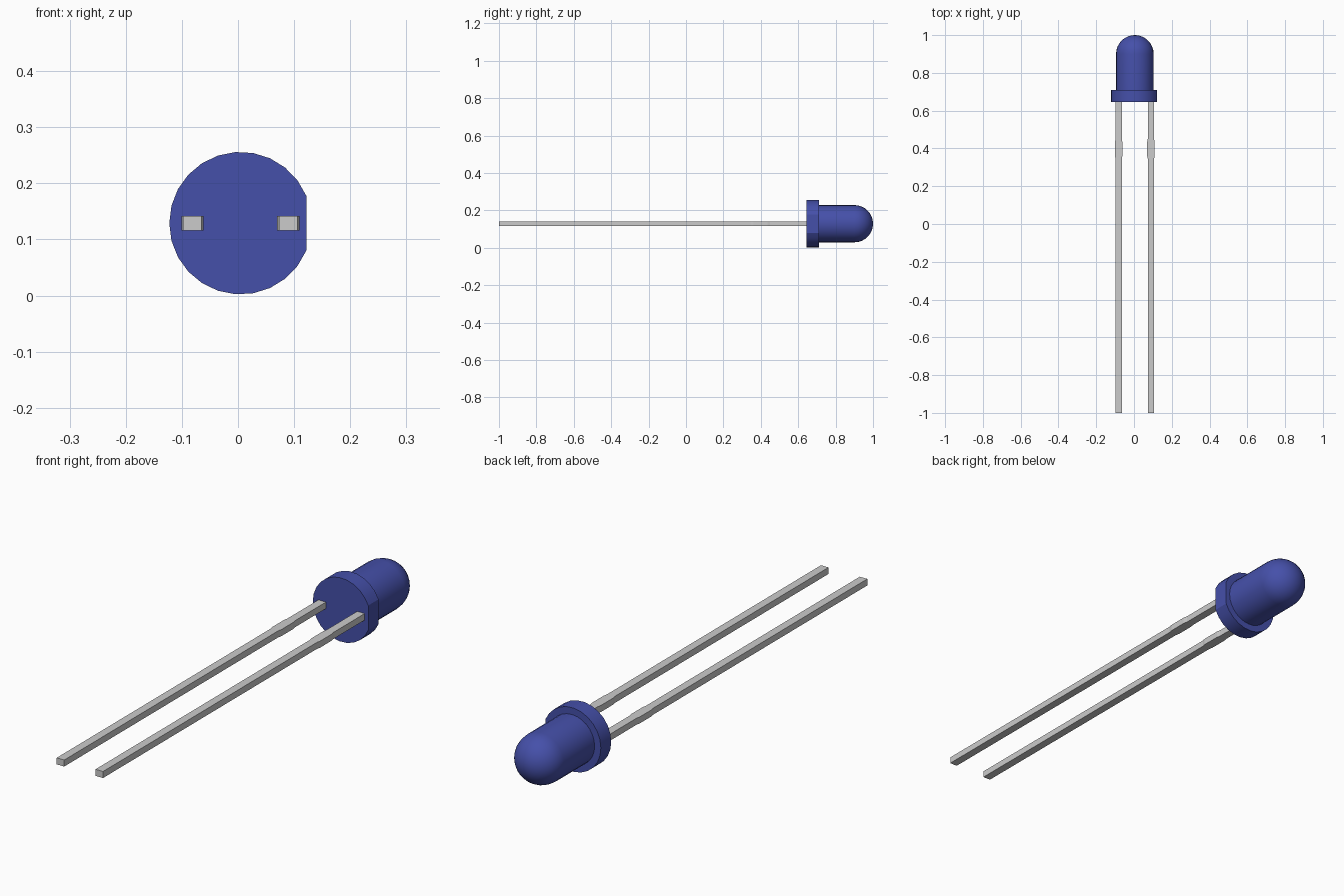
import bpy, bmesh
from math import sin, cos, pi, radians
from mathutils import Vector

if "Cube" in bpy.data.objects:
    bpy.data.objects.remove(bpy.data.objects["Cube"])

CX, CZ = 0.0045, 0.129      # axis of the lamp body

blue = bpy.data.materials.new("blue_plastic")
blue.diffuse_color = (0.06, 0.08, 0.40, 1)
blue.use_nodes = True
blue.node_tree.nodes["Principled BSDF"].inputs["Base Color"].default_value = blue.diffuse_color


def finish(name, bm, mat=None, smooth=None):
    bmesh.ops.recalc_face_normals(bm, faces=bm.faces)
    me = bpy.data.meshes.new(name)
    bm.to_mesh(me)
    bm.free()
    ob = bpy.data.objects.new(name, me)
    bpy.context.collection.objects.link(ob)
    if mat:
        me.materials.append(mat)
    if smooth:
        bpy.ops.object.select_all(action='DESELECT')
        ob.select_set(True)
        bpy.context.view_layer.objects.active = ob
        bpy.ops.object.shade_smooth_by_angle(angle=radians(smooth))
    return ob


def prism(name, outline, depth, **kw):
    """Extrude a planar outline along a vector."""
    bm = bmesh.new()
    face = bm.faces.new([bm.verts.new(p) for p in outline])
    ext = bmesh.ops.extrude_face_region(bm, geom=[face], use_keep_orig=True)
    top = [g for g in ext["geom"] if isinstance(g, bmesh.types.BMVert)]
    bmesh.ops.translate(bm, verts=top, vec=Vector(depth))
    return finish(name, bm, **kw)


# flange: round disc with one flat side on +x
R, HALF, SEGS = 0.127, radians(22.7), 22
angles = [HALF + (2 * pi - 2 * HALF) * i / SEGS for i in range(SEGS + 1)]
prism("flange", [(CX + R * cos(a), 0.645, CZ + R * sin(a)) for a in angles],
      (0, 0.065, 0), mat=blue, smooth=25)

# lens: cylinder with a hemispherical tip, revolved about the y axis
r, tip = 0.0995, 1.0
profile = [(0, 0.70), (r, 0.70)]
profile += [(r * cos(a), tip - r + r * sin(a))
            for a in (pi / 2 * i / 8 for i in range(8))] + [(0, tip)]
bm = bmesh.new()
vs = [bm.verts.new((CX + x, y, CZ)) for x, y in profile]
es = [bm.edges.new(p) for p in zip(vs, vs[1:])]
bmesh.ops.spin(bm, geom=vs + es, cent=(CX, 0, CZ), axis=(0, 1, 0),
               angle=2 * pi, steps=28, use_merge=True)
bmesh.ops.remove_doubles(bm, verts=bm.verts, dist=1e-5)
finish("lens", bm, mat=blue, smooth=30)

# leads: flat strips with a slightly wider section near the flange
side = [(0.0165, -1), (0.0165, 0.345), (0.0197, 0.36),
        (0.0197, 0.435), (0.0165, 0.45), (0.0165, 0.65)]
outline = side + [(-x, y) for x, y in reversed(side)]
for name, x0 in (("left_lead", -0.0813), ("right_lead", 0.0895)):
    prism(name, [(x0 + x, y, CZ - 0.013) for x, y in outline], (0, 0, 0.026))
